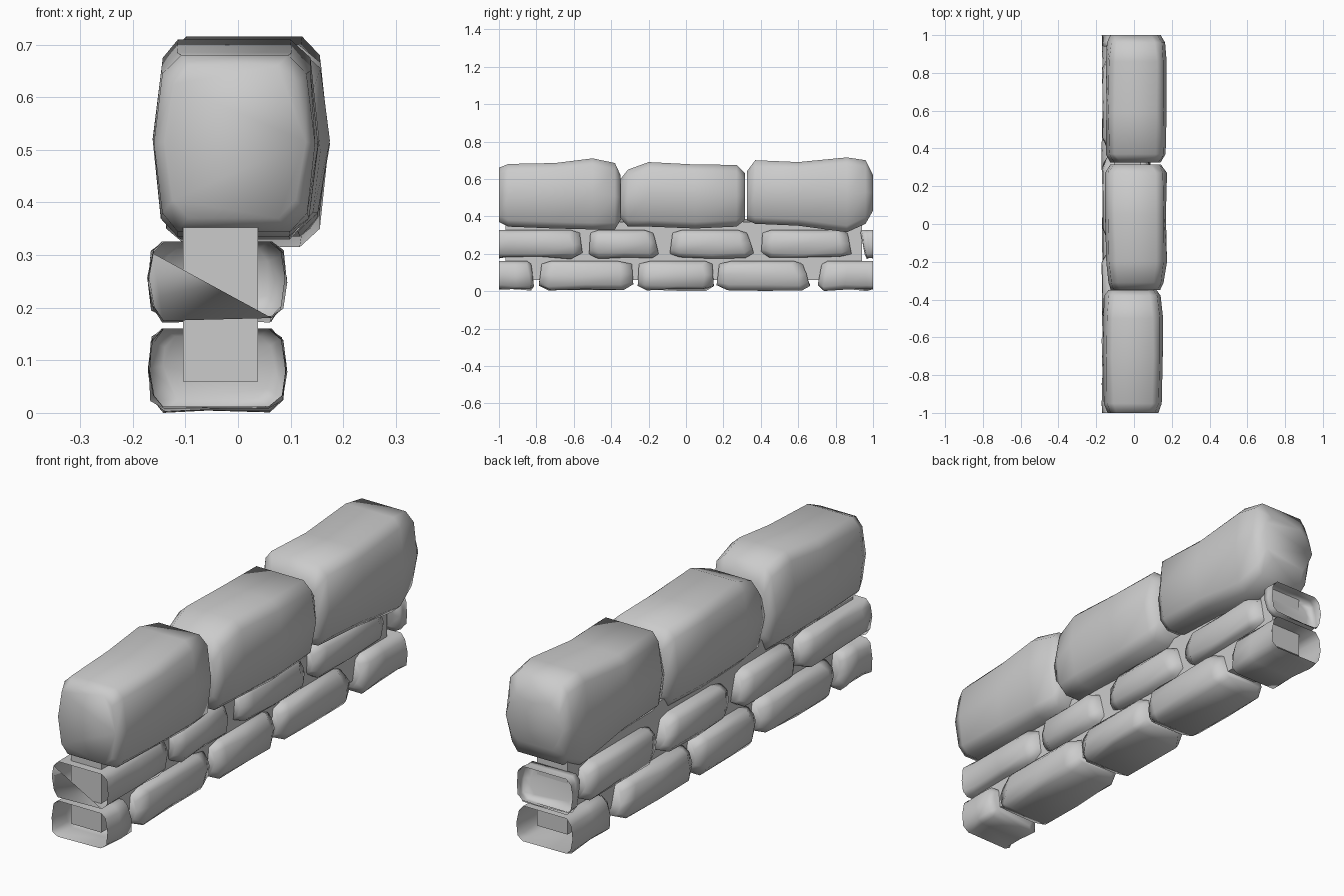
import bpy
import bmesh
import random

random.seed(4)

default_cube = bpy.data.objects.get("Cube")
if default_cube:
    bpy.data.objects.remove(default_cube, do_unlink=True)


def make_material(name, colour):
    material = bpy.data.materials.new(name)
    material.use_nodes = True
    material.diffuse_color = colour
    material.node_tree.nodes["Principled BSDF"].inputs["Base Color"].default_value = colour
    return material


stone_grey = make_material("stone grey", (0.6, 0.6, 0.6, 1))


def section(left, right, bottom, top, chamfer, bulge):
    """Chamfered rectangle in x and z whose sides bulge at mid height."""
    middle = (bottom + top) / 2
    inner_left, inner_right = left + bulge, right - bulge
    half = [(inner_right - chamfer, bottom), (inner_right, bottom + chamfer),
            (right, middle),
            (inner_right, top - chamfer), (inner_right - chamfer, top)]
    other = [(inner_left + chamfer, top), (inner_left, top - chamfer),
             (left, middle),
             (inner_left, bottom + chamfer), (inner_left + chamfer, bottom)]
    return half + other


def loft(name, rings, open_front=False, open_back=False, flap=False):
    """Skin a list of rings of points, closing the ends unless they are open."""
    bm = bmesh.new()
    loops = [[bm.verts.new(point) for point in ring] for ring in rings]
    count = len(loops[0])
    for near, far in zip(loops, loops[1:]):
        for i in range(count):
            j = (i + 1) % count
            bm.faces.new((near[i], near[j], far[j], far[i]))
    if not open_front:
        bm.faces.new(loops[0][::-1])
    if not open_back:
        bm.faces.new(loops[-1])
    if flap:
        # broken plate left over the lower left half of the open end
        bm.faces.new([loops[0][i] for i in (0, 9, 8, 7, 6)])
    bmesh.ops.recalc_face_normals(bm, faces=bm.faces)
    mesh = bpy.data.meshes.new(name)
    bm.to_mesh(mesh)
    bm.free()
    mesh.materials.append(stone_grey)
    mesh.shade_smooth()
    part = bpy.data.objects.new(name, mesh)
    bpy.context.collection.objects.link(part)
    return part


def wobble(amount):
    return random.uniform(-amount, amount)


def make_capstone(name, left, right, profile):
    """Large top stone; each profile entry is y, bottom, top and side inset."""
    rings = []
    for y, bottom, top, inset in profile:
        outline = section(left + inset, right - inset, bottom, top, 0.035, 0.016)
        rings.append([(x + wobble(0.005), y, z) for x, z in outline])
    loft(name, rings)


def make_brick(name, bottom, top, front, back, open_front, open_back):
    """Small stone; front and back each give y at the top and at the bottom."""
    left, right, chamfer = -0.17, 0.09, 0.022
    length = back[0] - front[0]
    rings = []
    for step in (0, 0.12, 0.5, 0.88, 1):
        at_end = (step == 0 and not open_front) or (step == 1 and not open_back)
        shrink = 0.024 if at_end else 0
        outline = section(left + shrink, right - shrink,
                          bottom + shrink, top - shrink * 0.6, chamfer, 0.007)
        ring = []
        for x, z in outline:
            height = (z - bottom) / (top - bottom)
            start = front[1] + (front[0] - front[1]) * height
            end = back[1] + (back[0] - back[1]) * height
            y = start + (end - start) * step
            if 0 < step < 1:
                y += wobble(0.03) * length
            sag = 0 if z > top - chamfer else wobble(0.007)
            ring.append((x + wobble(0.004), y, max(z + sag, 0)))
        rings.append(ring)
    flap = open_front and bottom > 0.1
    loft(name, rings, open_front, open_back, flap)


# Mortar core running through the wall, its top sloping to one side
core_outline = [(-0.105, 0.06), (0.038, 0.06), (0.038, 0.37), (-0.105, 0.387)]
core = loft("mortar_core", [[(x, y, z) for x, z in core_outline] for y in (-0.965, 0.94)])
core.data.shade_flat()

# Three large stones along the top
make_capstone("front_capstone", -0.163, 0.15, [
    (-1, 0.37, 0.66, 0.02), (-0.95, 0.345, 0.68, 0), (-0.7, 0.335, 0.685, 0),
    (-0.5, 0.33, 0.71, 0), (-0.38, 0.33, 0.685, 0.01), (-0.35, 0.38, 0.62, 0.03)])
make_capstone("middle_capstone", -0.15, 0.17, [
    (-0.35, 0.39, 0.6, 0.03), (-0.31, 0.345, 0.65, 0.01), (-0.2, 0.345, 0.69, 0),
    (0.05, 0.335, 0.677, 0), (0.27, 0.345, 0.675, 0), (0.315, 0.38, 0.63, 0.025)])
make_capstone("back_capstone", -0.15, 0.17, [
    (0.325, 0.38, 0.64, 0.025), (0.37, 0.36, 0.7, 0), (0.6, 0.35, 0.69, 0),
    (0.86, 0.315, 0.715, 0), (0.96, 0.36, 0.7, 0.01), (1, 0.43, 0.62, 0.03)])

# Two courses of small stones; the end ones are cut open
courses = {
    "lower": (0.007, 0.16, [
        ((-1, -1), (-0.83, -0.81)), ((-0.77, -0.79), (-0.29, -0.28)),
        ((-0.25, -0.26), (0.14, 0.15)), ((0.18, 0.16), (0.62, 0.67)),
        ((0.73, 0.7), (1, 1))]),
    "upper": (0.178, 0.326, [
        ((-1, -1), (-0.57, -0.55)), ((-0.51, -0.52), (-0.18, -0.14)),
        ((-0.07, -0.09), (0.32, 0.37)), ((0.41, 0.4), (0.86, 0.89)),
        ((0.93, 0.96), (1, 1))]),
}
for course, (bottom, top, bricks) in courses.items():
    for number, (front, back) in enumerate(bricks):
        make_brick(f"{course}_stone_{number + 1}", bottom, top, front, back,
                   number == 0, number == len(bricks) - 1)
